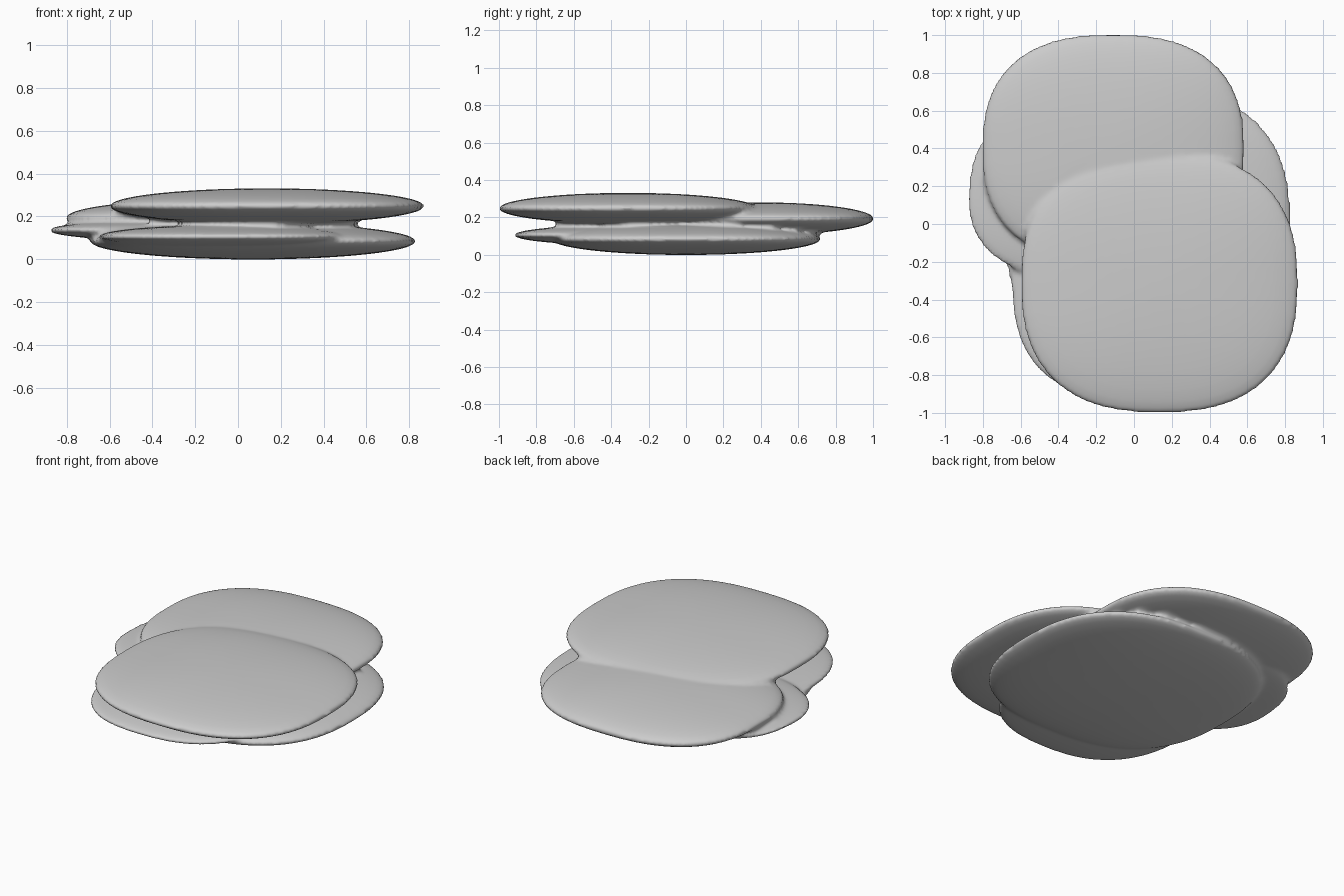
import bpy, math

if "Cube" in bpy.data.objects:
    bpy.data.objects.remove(bpy.data.objects["Cube"])


def spow(v, e):
    return math.copysign(abs(v) ** e, v)


def pebble(name, center, half, turn=0.0, n=2.5):
    """Flat lens-like stone: squarish outline in plan, elliptical in section."""
    bpy.ops.mesh.primitive_uv_sphere_add(segments=64, ring_count=32, radius=1)
    ob = bpy.context.object
    ob.name = name
    for v in ob.data.vertices:
        a = math.atan2(v.co.y, v.co.x)
        r = math.hypot(v.co.x, v.co.y)
        x = r * spow(math.cos(a), 2 / n) * half[0]
        y = r * spow(math.sin(a), 2 / n) * half[1]
        c, s = math.cos(turn), math.sin(turn)
        v.co = (center[0] + c * x - s * y,
                center[1] + s * x + c * y,
                center[2] + v.co.z * half[2])
    return ob


stones = [
    # upper front and upper back stones
    pebble("upper_front_stone", (0.135, -0.31, 0.248), (0.735, 0.69, 0.083)),
    pebble("upper_back_stone", (-0.11, 0.40, 0.193), (0.695, 0.605, 0.087)),
    # bottom stone that the stack rests on
    pebble("bottom_stone", (0.07, 0.0, 0.084), (0.76, 0.72, 0.085)),
    # small stones peeking out at the left and at the front
    pebble("left_stone", (-0.28, 0.15, 0.135), (0.60, 0.46, 0.05), -0.1),
    pebble("low_front_stone", (-0.06, -0.30, 0.105), (0.59, 0.62, 0.055)),
]

# fuse the stones into one softly blended stack
bpy.ops.object.select_all(action='DESELECT')
for s in stones:
    s.select_set(True)
bpy.context.view_layer.objects.active = stones[0]
bpy.ops.object.join()
stack = bpy.context.object
stack.name = "pebble_stack"

remesh = stack.modifiers.new("fuse", 'REMESH')
remesh.mode = 'VOXEL'
remesh.voxel_size = 0.014
remesh.use_smooth_shade = True
soften = stack.modifiers.new("soften", 'SMOOTH')
soften.factor = 0.5
soften.iterations = 4
bpy.ops.object.modifier_apply(modifier="fuse")
bpy.ops.object.modifier_apply(modifier="soften")
bpy.ops.object.shade_smooth()
